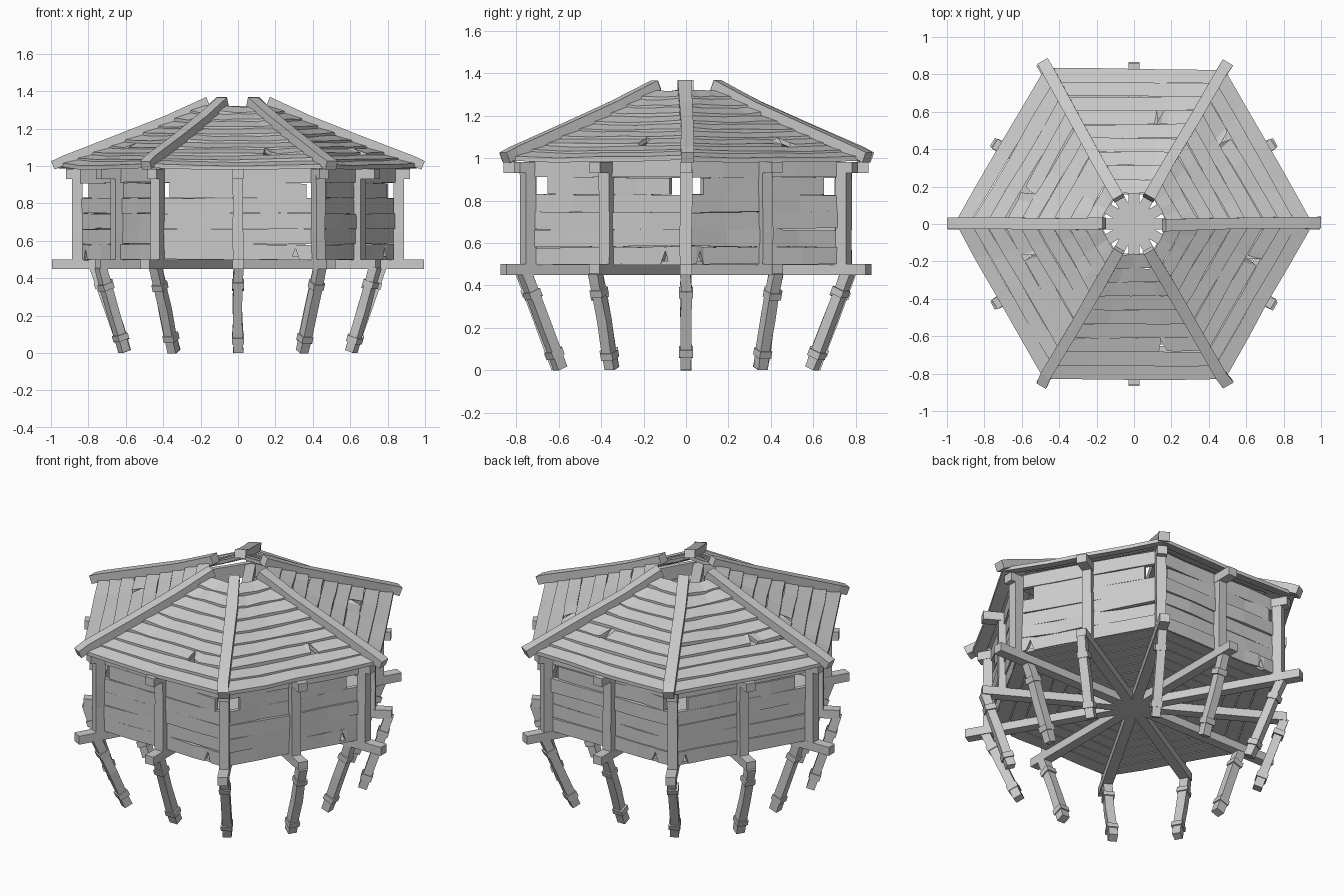
import bpy, bmesh, random
from math import sin, cos, pi, radians
from mathutils import Vector

if "Cube" in bpy.data.objects:
    bpy.data.objects.remove(bpy.data.objects["Cube"])

random.seed(4)
Z = Vector((0, 0, 1))


def rnd(a):
    return random.uniform(-a, a)


def axes(deg):
    a = radians(deg)
    return Vector((cos(a), sin(a), 0)), Vector((-sin(a), cos(a), 0))


def loft(bm, loops):
    """Skin four-cornered sections into a closed bar."""
    rings = [[bm.verts.new(p) for p in loop] for loop in loops]
    for a, b in zip(rings, rings[1:]):
        for i in range(4):
            j = (i + 1) % 4
            bm.faces.new((a[i], a[j], b[j], b[i]))
    bm.faces.new(rings[0][::-1])
    bm.faces.new(rings[-1])


def bar(bm, pts, side, w, h, jit=0.0):
    """Square timber along a path; side is its width direction."""
    up = (pts[-1] - pts[0]).cross(side).normalized()
    loops = []
    for p in pts:
        q = p + side * rnd(jit)
        k = 1 + rnd(jit * 12)
        s, u = side * w * k / 2, up * h * k / 2
        loops.append([q - s - u, q + s - u, q + s + u, q - s + u])
    loft(bm, loops)


def finish(bm, name):
    bmesh.ops.recalc_face_normals(bm, faces=bm.faces)
    me = bpy.data.meshes.new(name)
    bm.to_mesh(me)
    bm.free()
    bpy.context.collection.objects.link(bpy.data.objects.new(name, me))


def stations(notch):
    """Positions along a plank, with an optional V notch in the lower edge."""
    vs = [(v + rnd(0.07) * (abs(v) < 1), 0) for v in (-1, -0.5, 0, 0.5, 1)]
    if notch is not None:
        vs = [s for s in vs if abs(s[0] - notch) > 0.1]
        vs += [(notch - 0.06, 0), (notch, 0.75), (notch + 0.05, 0)]
    return sorted(vs)


# radial beams under the walls and at the post tops
floor, top = bmesh.new(), bmesh.new()
for k in range(6):
    n, t = axes(30 * k)
    corner = k % 2 == 0
    for bm, z, r in ((floor, 0.475, 0.995 if corner else 0.865),
                     (top, 0.957, 0.92 if corner else 0.86)):
        bar(bm, [n * x + Z * z for x in (-r, 0, r)], t, 0.058, 0.052)
finish(floor, "floor_beams")
finish(top, "top_beams")

# posts and inward-leaning legs with collars
posts, legs, collars = bmesh.new(), bmesh.new(), bmesh.new()
for k in range(12):
    n, t = axes(30 * k)
    r = 0.86 if k % 2 == 0 else 0.745
    bar(posts, [n * r + Z * z for z in (0.49, 0.65, 0.8, 0.95)], t, 0.056, 0.056, 0.002)
    r0, r1 = [(0.77, 0.61), (0.85, 0.70), (0.88, 0.685), (0.78, 0.61)][min(k % 6, 6 - k % 6)]
    a, b = n * r0 + Z * 0.46, n * r1 + Z * 0.008
    if k % 6 in (2, 4):
        r0, r1 = 0.88, 0.685
    elif k % 6 == 5 or k % 6 == 1:
        r0, r1 = 0.85, 0.70
    bar(legs, [a.lerp(b, f) for f in (0, 0.2, 0.5, 0.8, 1)], t, 0.05, 0.05, 0.004)
    for f in (0.18, 0.81):
        f += rnd(0.02)
        bar(collars, [a.lerp(b, f), a.lerp(b, f + 0.07)], t, 0.064, 0.064)
finish(posts, "wall_posts")
finish(legs, "legs")
finish(collars, "leg_collars")

# plank walls, six rows on each side; the fifth row stops short at the corners
walls = bmesh.new()
for k in range(6):
    n, t = axes(30 + 60 * k)
    for row in range(6):
        z0, z1 = 0.5 + row * 0.082, 0.5 + (row + 1) * 0.082 - 0.001
        half = 0.41
        if row == 4:
            half = 0.365 if k in (1, 4) else 0.33
        notch = random.choice((-0.85, 0.75)) if row == 0 else None
        tilt, d = rnd(0.004), 0.722 + rnd(0.006)
        loops = []
        for v, cut in stations(notch):
            p = n * (d + rnd(0.006)) + t * (v * half)
            lo = z0 + cut * (z1 - z0) + rnd(0.003) + tilt * v
            hi = z1 + rnd(0.003) + tilt * v
            o = n * 0.013
            loops.append([p - o + Z * lo, p + o + Z * lo, p + o + Z * hi, p - o + Z * hi])
        loft(walls, loops)
finish(walls, "wall_planks")

# floor boards laid around the centre on top of the beams
boards = bmesh.new()
for k in range(6):
    n, t = axes(30 + 60 * k)
    for row in range(7):
        r0 = 0.84 - row * 0.095
        r1 = r0 - 0.088
        loops = []
        for v in (-1, 0, 1):
            a, b = (n * (r * 0.866) + t * (v * r * 0.5) + Z * 0.515 for r in (r0, r1))
            o = Z * 0.018
            loops.append([a - o, a, b, b - o])
        loft(boards, loops)
finish(boards, "floor_boards")


def roof_z(r):
    s = (0.97 - r) / 0.79
    return 0.995 + 0.335 * s - 0.015 * sin(pi * s)


# overlapping roof planks
roof = bmesh.new()
ROWS = 9
for k in range(6):
    n, t = axes(30 + 60 * k)
    torn = random.choice((2, 3))
    for row in range(ROWS):
        r0 = 0.958 - row * 0.77 / ROWS
        r1 = r0 - 0.77 / ROWS
        notch = random.choice((-0.4, 0.4)) if row == torn else None
        tilt = rnd(0.006)
        loops = []
        for v, cut in stations(notch):
            ra = r0 + (r1 - r0) * cut + rnd(0.005) + tilt * v
            rb = r1 + rnd(0.005) + tilt * v
            wob = rnd(0.004) - 0.008 * (1 - v * v)
            a = n * (ra * 0.866) + t * (v * ra * 0.5) + Z * (roof_z(ra) + 0.012 + wob)
            b = n * (rb * 0.866) + t * (v * rb * 0.5) + Z * (roof_z(rb) + wob)
            o = Z * 0.022
            loops.append([a - o, a, b, b - o])
        loft(roof, loops)
finish(roof, "roof_planks")

# ridge rafters on the six roof corners
rafters = bmesh.new()
for k in range(6):
    n, t = axes(60 * k)
    path = ((0.99, 1.003), (0.93, 1.03), (0.63, 1.147), (0.38, 1.245), (0.16, 1.345))
    skew = rnd(0.02)
    bar(rafters, [n * r + t * (skew * (r - 0.5)) + Z * z for r, z in path], t, 0.062, 0.05, 0.006)
finish(rafters, "roof_rafters")
